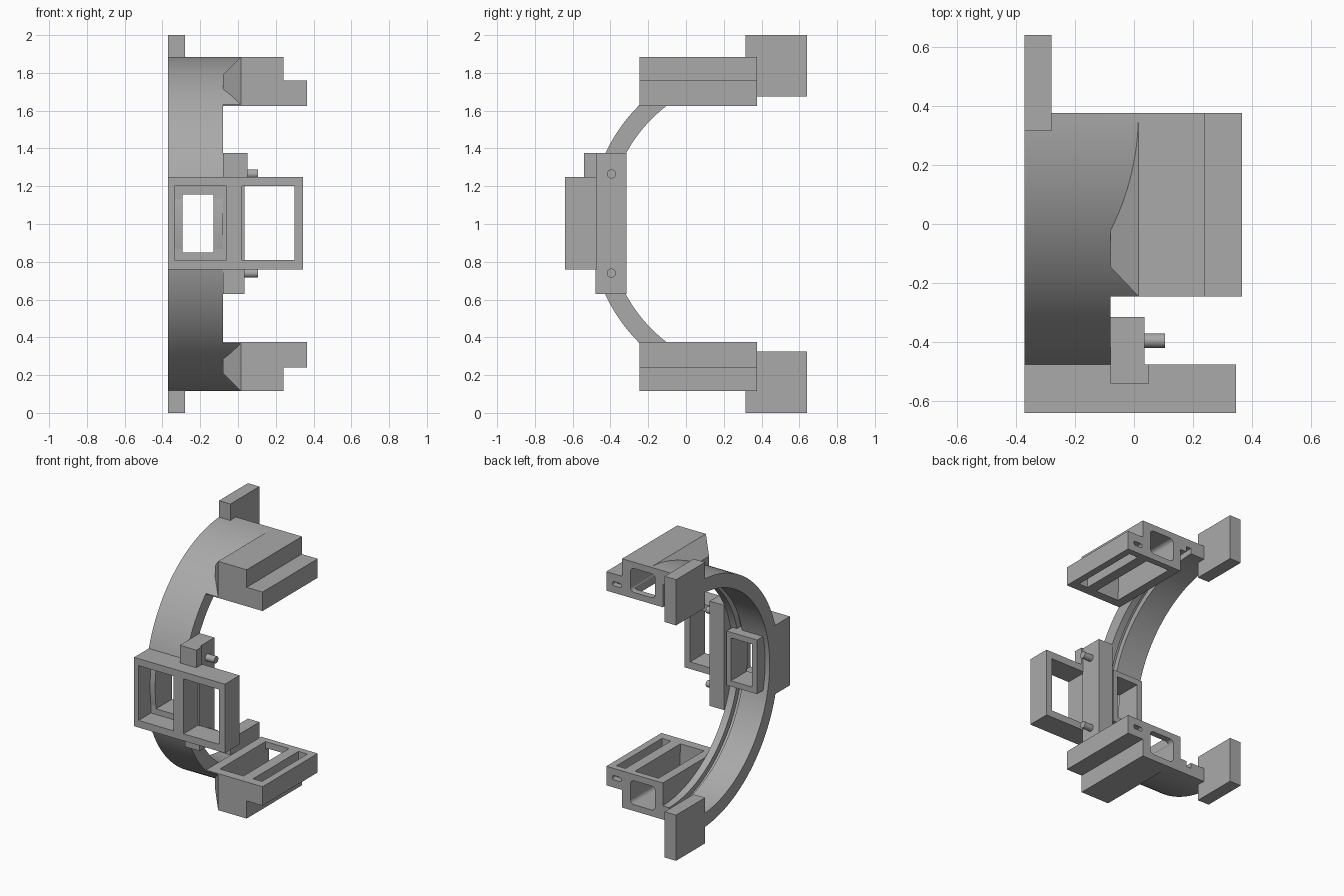
import bpy, bmesh, math
from mathutils import Matrix, Vector

cube = bpy.data.objects.get("Cube")
if cube:
    bpy.data.objects.remove(cube, do_unlink=True)

grey = bpy.data.materials.new("plain grey")
grey.use_nodes = True
tone = (0.4, 0.4, 0.4, 1)
grey.diffuse_color = tone
grey.node_tree.nodes["Principled BSDF"].inputs["Base Color"].default_value = tone

YC, ZC, R_OUT, R_IN = 0.375, 1.0, 0.885, 0.787


def finish(name, bm):
    bmesh.ops.recalc_face_normals(bm, faces=bm.faces)
    me = bpy.data.meshes.new(name)
    bm.to_mesh(me)
    bm.free()
    me.materials.append(grey)
    ob = bpy.data.objects.new(name, me)
    bpy.context.collection.objects.link(ob)
    return ob


def box(name, x, y, z, bevel=0):
    """Box from its x, y and z ranges; bevel rounds the edges along y."""
    bm = bmesh.new()
    bmesh.ops.create_cube(bm, size=1)
    for v in bm.verts:
        v.co = Vector([(min(r) + max(r)) / 2 + c * abs(r[1] - r[0])
                       for c, r in zip(v.co, (x, y, z))])
    if bevel:
        edges = [e for e in bm.edges
                 if abs(e.verts[0].co.y - e.verts[1].co.y) > 1e-4]
        bmesh.ops.bevel(bm, geom=edges, offset=bevel, segments=5,
                        profile=0.5, affect='EDGES')
    return finish(name, bm)


def prism(name, points, shift):
    bm = bmesh.new()
    face = bm.faces.new([bm.verts.new(p) for p in points])
    out = bmesh.ops.extrude_face_region(bm, geom=[face], use_keep_orig=True)
    moved = [g for g in out["geom"] if isinstance(g, bmesh.types.BMVert)]
    bmesh.ops.translate(bm, verts=moved, vec=shift)
    return finish(name, bm)


def cut(targets, cutters):
    for ob in targets:
        for c in cutters:
            mod = ob.modifiers.new("cut", 'BOOLEAN')
            mod.operation, mod.solver, mod.object = 'DIFFERENCE', 'EXACT', c
            bpy.context.view_layer.objects.active = ob
            bpy.ops.object.modifier_apply(modifier=mod.name)
    for c in cutters:
        bpy.data.objects.remove(c, do_unlink=True)


def smooth(ob):
    for p in ob.data.polygons:
        p.use_smooth = True
    ob.data.set_sharp_from_angle(angle=math.radians(25))


# Half ring with a groove on its inner side
profile = [(-0.37, R_OUT), (-0.08, R_OUT), (-0.08, R_IN), (-0.13, R_IN),
           (-0.13, R_IN + 0.04), (-0.17, R_IN + 0.04), (-0.17, R_IN), (-0.37, R_IN)]
bm = bmesh.new()
vs = [bm.verts.new((x, YC, ZC + r)) for x, r in profile]
loop = [bm.edges.new((vs[i], vs[i - 1])) for i in range(len(vs))]
bmesh.ops.spin(bm, geom=vs + loop, cent=(0, YC, ZC), axis=(1, 0, 0),
               angle=math.pi, steps=72)
bmesh.ops.holes_fill(bm, edges=[e for e in bm.edges if e.is_boundary], sides=0)
ring = finish("half_ring", bm)

# Double window plate on the front, with a short tube through the ring
plate = box("front_plate", (-0.37, 0.345), (-0.64, -0.475), (0.76, 1.25))
tube = box("window_tube", (-0.335, -0.095), (-0.49, -0.32), (0.81, 1.195))
cut([plate], [box("recess", (-0.335, -0.06), (-0.8, -0.5), (0.81, 1.2)),
              box("side_window", (0.02, 0.3), (-0.8, -0.3), (0.81, 1.2))])
cut([plate, ring, tube],
    [box("window", (-0.295, -0.13), (-0.9, -0.2), (0.85, 1.155))])
smooth(ring)

# Upright bar, its top block and two pegs
box("upright_bar", (-0.08, 0.035), (-0.48, -0.315), (0.63, 1.375))
box("bar_block", (-0.08, 0.05), (-0.54, -0.475), (1.24, 1.375))
for z in (0.74, 1.265):
    bm = bmesh.new()
    bmesh.ops.create_cone(bm, cap_ends=True, segments=24, radius1=0.024,
                          radius2=0.024, depth=0.08,
                          matrix=Matrix.Translation((0.065, -0.395, z))
                          @ Matrix.Rotation(math.pi / 2, 4, 'Y'))
    smooth(finish("peg", bm))

# Upper and lower arms, mirrored about the middle height
FRONT, BACK = -0.245, 0.375
for side, s in (("upper", 1), ("lower", -1)):
    def h(d):
        return ZC + s * d

    # Stepped housing
    step = [(0.015, 0.625), (0.365, 0.625), (0.365, 0.76),
            (0.24, 0.76), (0.24, 0.885), (0.015, 0.885)]
    housing = prism(side + "_housing", [(x, FRONT, h(d)) for x, d in step],
                    (0, BACK - FRONT, 0))

    # Curved joint carrying the ring surface out to the housing
    a0 = math.acos((YC - FRONT) / R_OUT)
    arc = [a0 + (math.pi / 2 - a0) * i / 24 for i in range(25)]
    pts = [(YC - R_OUT * math.cos(a), R_OUT * math.sin(a)) for a in arc]
    pts += [(BACK, 0.625), (FRONT, 0.625)]
    joint = prism(side + "_joint", [(-0.08, y, h(d)) for y, d in pts],
                  (0.095, 0, 0))

    # Tapered shoulder rising out of the ring
    bm = bmesh.new()
    for x, y0, low, high in ((0.015, FRONT, 0.628, 0.885),
                             (-0.08, -0.145, 0.715, 0.79)):
        for y in (y0, BACK):
            for d in (low, high):
                bm.verts.new((x, y, h(d)))
    bmesh.ops.convex_hull(bm, input=bm.verts)
    shoulder = finish(side + "_shoulder", bm)

    # Hollow channel, pocket and narrow slot
    cut([housing, joint, shoulder],
        [box("channel", (-0.02, 0.175), (-0.18, 0.6), (h(0.67), h(0.84)), 0.03),
         box("pocket", (-0.015, 0.17), (-0.18, 0.33), (h(0.5), h(0.72)))])
    cut([housing],
        [box("slot", (0.245, 0.315), (-0.18, 0.33), (h(0.5), h(0.71))),
         box("slot_end", (0.245, 0.315), (0.2, 0.6), (h(0.675), h(0.705)), 0.012)])
    smooth(joint)

    # End tab
    box(side + "_tab", (-0.37, -0.28), (0.315, 0.64), (h(0.675), h(1)))
